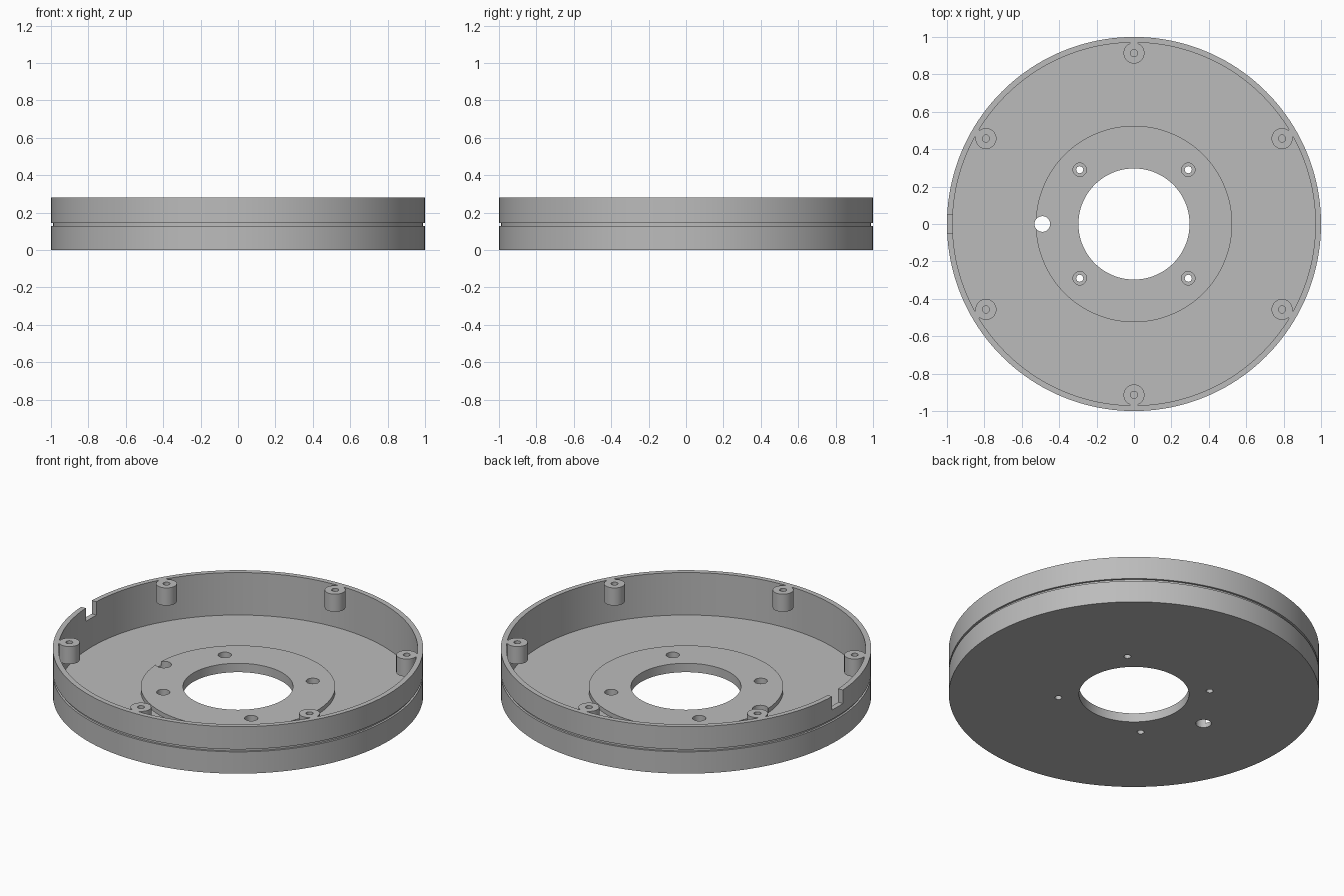
import bpy, bmesh, math
from mathutils import Matrix

if "Cube" in bpy.data.objects:
    bpy.data.objects.remove(bpy.data.objects["Cube"], do_unlink=True)

grey = bpy.data.materials.new("plain grey")
grey.use_nodes = True
color = (0.5, 0.5, 0.5, 1)
grey.diffuse_color = color
grey.node_tree.nodes["Principled BSDF"].inputs["Base Color"].default_value = color

TOP, FLOOR, HUB = 0.28, 0.027, 0.053
WALL, BOSS_R, BOSS_PITCH, BOSS_Z = 0.97, 0.056, 0.914, 0.175


def add_object(name, bm):
    bmesh.ops.recalc_face_normals(bm, faces=bm.faces)
    mesh = bpy.data.meshes.new(name)
    bm.to_mesh(mesh)
    bm.free()
    mesh.materials.append(grey)
    ob = bpy.data.objects.new(name, mesh)
    bpy.context.collection.objects.link(ob)
    return ob


def lathe(name, profile, steps):
    """Closed (radius, z) outline turned around the z axis."""
    bm = bmesh.new()
    rings = [[bm.verts.new((r * math.cos(a), r * math.sin(a), z)) for r, z in profile]
             for a in (math.tau * i / steps for i in range(steps))]
    n = len(profile)
    for i in range(steps):
        a, b = rings[i], rings[(i + 1) % steps]
        for j in range(n):
            k = (j + 1) % n
            bm.faces.new((a[j], b[j], b[k], a[k]))
    return add_object(name, bm)


def cylinder(name, x, y, z0, z1, r, steps=32):
    bm = bmesh.new()
    bmesh.ops.create_cone(bm, cap_ends=True, segments=steps, radius1=r, radius2=r, depth=z1 - z0,
                          matrix=Matrix.Translation((x, y, (z0 + z1) / 2)))
    return add_object(name, bm)


def box(name, centre, size, angle=0):
    bm = bmesh.new()
    bmesh.ops.create_cube(bm, size=1, matrix=Matrix.Rotation(angle, 4, "Z")
                          @ Matrix.Translation(centre) @ Matrix.Diagonal((*size, 1)))
    return add_object(name, bm)


def combine(target, tool, operation):
    mod = target.modifiers.new(tool.name, "BOOLEAN")
    mod.operation, mod.solver, mod.object = operation, "EXACT", tool
    bpy.context.view_layer.objects.active = target
    bpy.ops.object.modifier_apply(modifier=mod.name)
    bpy.data.objects.remove(tool, do_unlink=True)


# Round tray: floor, raised hub with centre opening, wall with outer groove
tray = lathe("round_housing", [
    (0.297, 0), (1, 0), (1, 0.13), (0.988, 0.13), (0.988, 0.145), (1, 0.145), (1, TOP),
    (WALL, TOP), (WALL, FLOOR), (0.525, FLOOR), (0.525, HUB), (0.297, HUB)], 160)

# Six screw bosses hanging from the wall, each with a short neck and pilot hole
for i in range(6):
    angle = math.radians(30 + 60 * i)
    x, y = BOSS_PITCH * math.cos(angle), BOSS_PITCH * math.sin(angle)
    combine(tray, cylinder("screw_boss", x, y, BOSS_Z, TOP, BOSS_R), "UNION")
    combine(tray, box("boss_neck", (0.963, 0, (BOSS_Z + TOP) / 2),
                      (0.04, 0.045, TOP - BOSS_Z), angle), "UNION")
    combine(tray, cylinder("pilot_hole", x, y, BOSS_Z + 0.02, TOP + 0.1, 0.019, 24), "DIFFERENCE")

# Four counterbored mounting holes in the hub
for sx in (-1, 1):
    for sy in (-1, 1):
        x, y = 0.29 * sx, 0.29 * sy
        combine(tray, cylinder("counterbore", x, y, 0.02, 0.2, 0.036), "DIFFERENCE")
        combine(tray, cylinder("mounting_hole", x, y, -0.1, 0.1, 0.019, 24), "DIFFERENCE")

# Cable hole at the hub edge and cable notch in the rim
combine(tray, cylinder("cable_hole", -0.49, 0, -0.1, 0.1, 0.042), "DIFFERENCE")
combine(tray, box("cable_notch", (-1, 0, 0.3), (0.2, 0.1, 0.2)), "DIFFERENCE")

# Smooth round walls with crisp edges
bpy.ops.object.select_all(action="DESELECT")
tray.select_set(True)
bpy.context.view_layer.objects.active = tray
bpy.ops.object.shade_smooth_by_angle(angle=math.radians(30))
